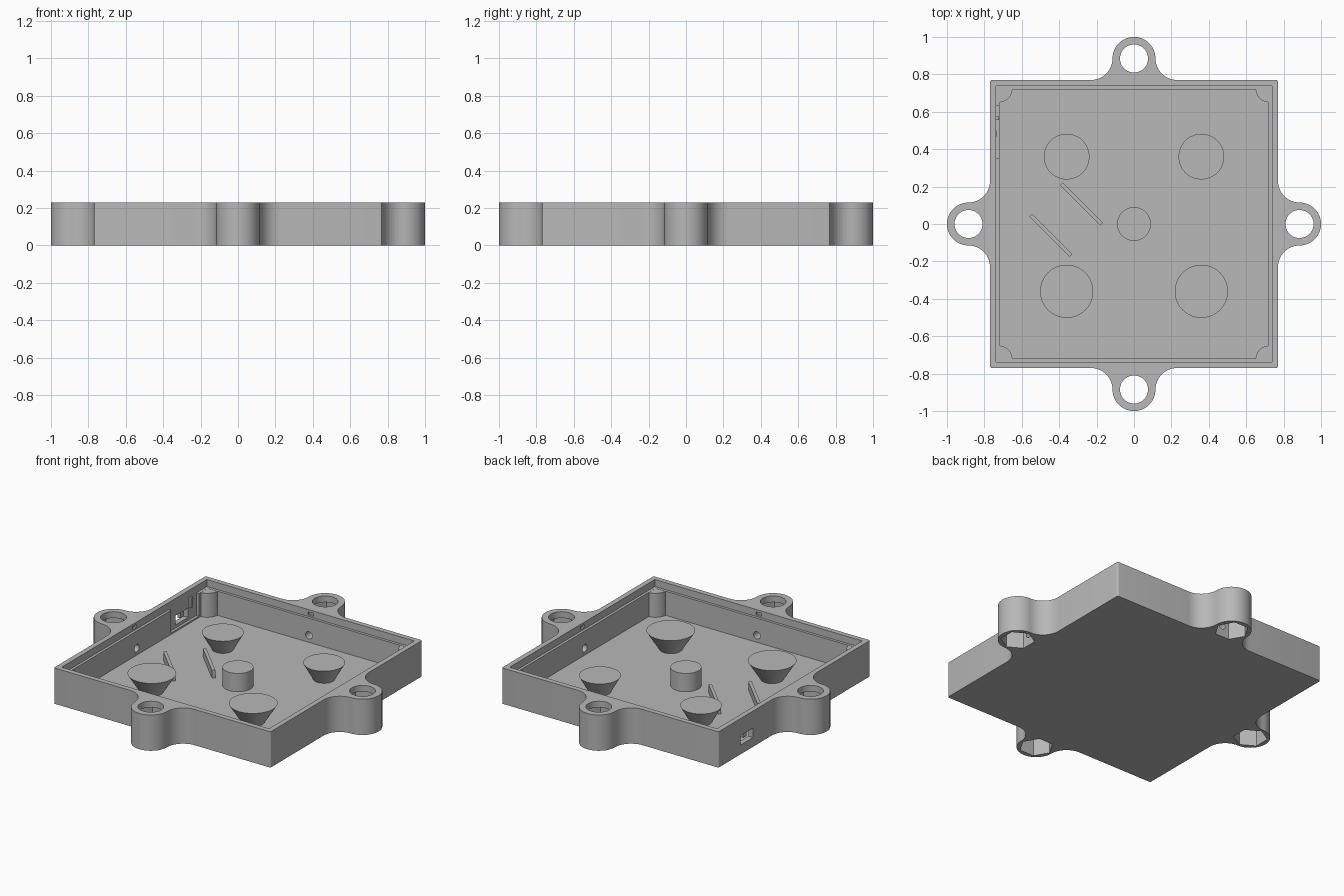
import bpy, bmesh
from math import sin, cos, pi, radians
from mathutils import Vector, Matrix

old = bpy.data.objects.get("Cube")
if old:
    bpy.data.objects.remove(old, do_unlink=True)

HALF, HEIGHT, FLOOR, LEDGE = 0.77, 0.23, 0.03, 0.185
INNER, LIP = 0.72, 0.737
LUG, LUG_R = 0.885, 0.115

grey = bpy.data.materials.new("plain_grey")
grey.use_nodes = True
colour = (0.48, 0.48, 0.48, 1)
grey.diffuse_color = colour
grey.node_tree.nodes["Principled BSDF"].inputs["Base Color"].default_value = colour


def finish(name, bm):
    bmesh.ops.recalc_face_normals(bm, faces=bm.faces)
    mesh = bpy.data.meshes.new(name)
    bm.to_mesh(mesh)
    bm.free()
    mesh.materials.append(grey)
    ob = bpy.data.objects.new(name, mesh)
    bpy.context.collection.objects.link(ob)
    return ob


def prism(name, points, z0, z1):
    bm = bmesh.new()
    face = bm.faces.new([bm.verts.new((p[0], p[1], z0)) for p in points])
    top = bmesh.ops.extrude_face_region(bm, geom=[face])["geom"]
    bmesh.ops.translate(bm, vec=(0, 0, z1 - z0),
                        verts=[g for g in top if isinstance(g, bmesh.types.BMVert)])
    return finish(name, bm)


def arc(cx, cy, r, a0, a1, n):
    angles = [radians(a0 + (a1 - a0) * i / n) for i in range(n + 1)]
    return [Vector((cx + r * cos(a), cy + r * sin(a))) for a in angles]


def box(name, lo, hi):
    return prism(name, [(lo[0], lo[1]), (hi[0], lo[1]), (hi[0], hi[1]), (lo[0], hi[1])],
                 lo[2], hi[2])


def cone(name, x, y, z0, z1, r0, r1, n=64):
    bm = bmesh.new()
    bmesh.ops.create_cone(bm, cap_ends=True, segments=n, radius1=r0, radius2=r1, depth=z1 - z0,
                          matrix=Matrix.Translation((x, y, (z0 + z1) / 2)))
    return finish(name, bm)


def turn(ob, quarter):
    ob.data.transform(Matrix.Rotation(quarter * pi / 2, 4, "Z"))
    return ob


def smooth(ob):
    bpy.ops.object.select_all(action="DESELECT")
    ob.select_set(True)
    bpy.context.view_layer.objects.active = ob
    bpy.ops.object.shade_smooth_by_angle(angle=radians(30))


def cut(target, cutter):
    mod = target.modifiers.new("cut", "BOOLEAN")
    mod.operation, mod.solver, mod.object = "DIFFERENCE", "EXACT", cutter
    bpy.context.view_layer.objects.active = target
    bpy.ops.object.modifier_apply(modifier=mod.name)
    bpy.data.objects.remove(cutter, do_unlink=True)


# Tray outline: one side with its filleted lug, repeated four times
flare = LUG - HALF
side = arc(HALF - 0.01, -HALF + 0.01, 0.01, -90, 0, 4)
side += arc(LUG, -LUG_R - flare, flare, 180, 90, 14)
side += arc(LUG, 0, LUG_R, -90, 90, 32)[1:-1]
side += arc(LUG, LUG_R + flare, flare, -90, -180, 14)
outline = [Matrix.Rotation(q * pi / 2, 2) @ p for q in range(4) for p in side]
tray = prism("tray", outline, 0, HEIGHT)

# Hollow inside and lid rebate
cut(tray, box("cavity", (-INNER, -INNER, FLOOR), (INNER, INNER, 0.4)))
cut(tray, box("rebate", (-LIP, -LIP, LEDGE), (LIP, LIP, 0.4)))

# Lug holes, hexagonal pockets, wall holes and lid catches
for q in range(4):
    cut(tray, turn(cone("bore", LUG, 0, -0.1, 0.4, 0.075, 0.075, 48), q))
    cut(tray, turn(cone("hex_pocket", LUG, 0, -0.1, HEIGHT - 0.04, 0.1, 0.1, 6), q))
    hole = cone("wire_hole", 0, 0, 0.7, LUG, 0.024, 0.024, 24)
    hole.data.transform(Matrix.Translation((0, 0, 0.075)) @ Matrix.Rotation(pi / 2, 4, "Y"))
    cut(tray, turn(hole, q))
    cut(tray, turn(box("catch", (0.72, -0.02, 0.195), (0.75, 0.02, 0.215)), q))

# Connector recess and port in the right-hand wall
cut(tray, box("port_recess", (-LIP, 0.35, 0.04), (-0.7, 0.63, 0.2)))
cut(tray, box("port", (-0.8, 0.42, 0.06), (-0.7, 0.545, 0.12)))
smooth(tray)
box("port_tongue", (-0.757, 0.465, 0.085), (-0.735, 0.5, 0.121))
box("port_rib", (-0.738, 0.555, 0.12), (-0.722, 0.575, LEDGE))

# Quarter-round corner posts
for q in range(4):
    c = INNER + 0.005
    post = prism("corner_post", [(c, c)] + arc(c, c, 0.075, 180, 270, 14),
                 FLOOR - 0.01, LEDGE - 0.001)
    smooth(turn(post, q))

# Flared supports and centre post
for x in (-0.36, 0.36):
    smooth(cone("rear_support", x, 0.36, FLOOR - 0.002, 0.135, 0.062, 0.122))
    smooth(cone("front_support", x, -0.36, FLOOR - 0.002, 0.148, 0.066, 0.142))
smooth(cone("centre_post", 0, 0, FLOOR - 0.002, 0.147, 0.09, 0.09))

# Slanted fins on the floor
for x, y in ((-0.28, 0.107), (-0.445, -0.06)):
    fin = box("floor_fin", (-0.152, -0.01, FLOOR - 0.002), (0.152, 0.01, 0.08))
    fin.data.transform(Matrix.Translation((x, y, 0)) @ Matrix.Rotation(-pi / 4, 4, "Z"))
